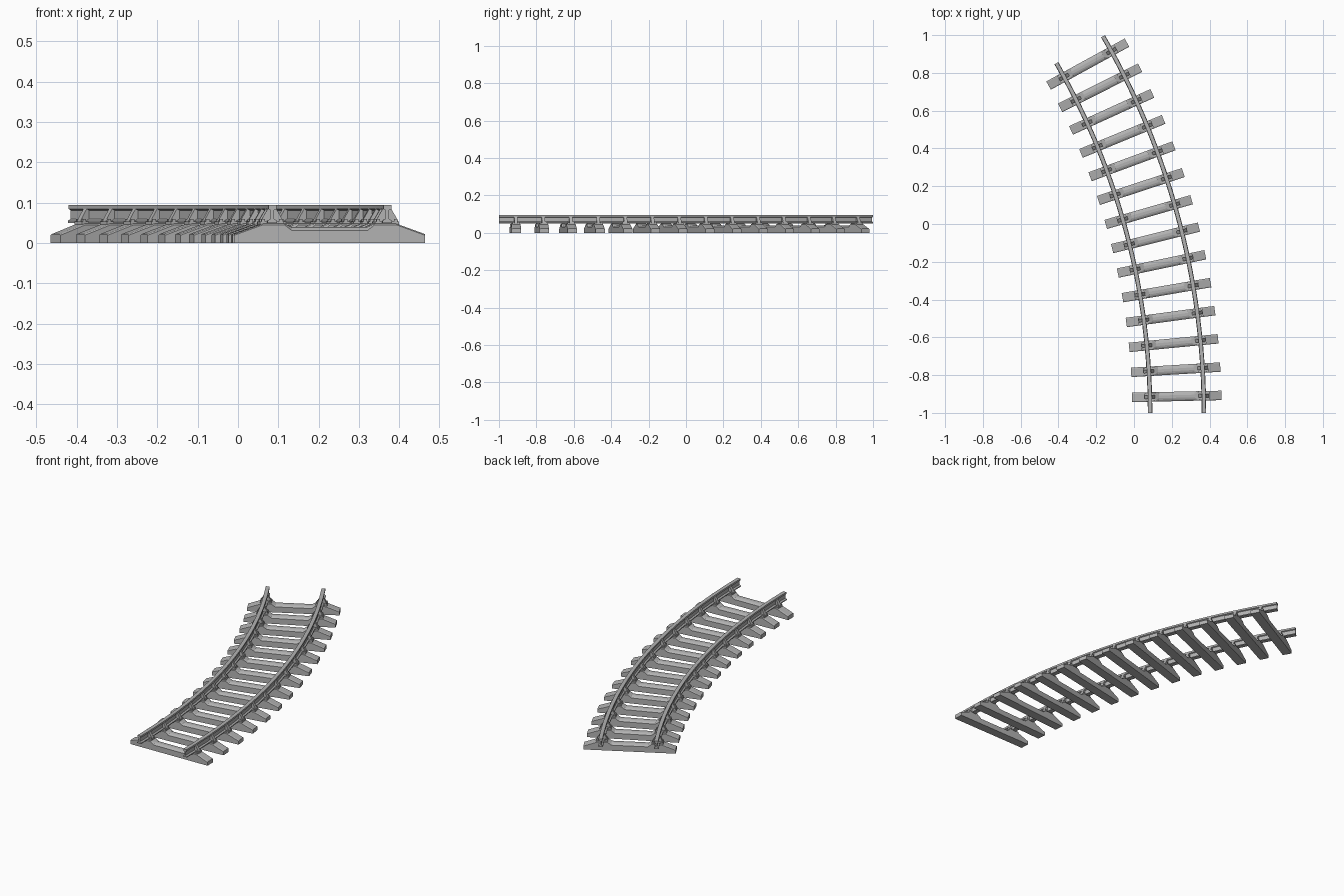
import bpy, bmesh, math
from mathutils import Matrix, Vector

cube = bpy.data.objects.get("Cube")
if cube:
    bpy.data.objects.remove(cube, do_unlink=True)

RADIUS = 3.845                     # track centre line
HALF_GAUGE = 0.1425
SWEEP = math.radians(30)
PIVOT = Vector((0.2275 - RADIUS, -1, 0))
SLEEPERS = 14

grey = bpy.data.materials.new("plain grey")
grey.use_nodes = True
colour = (0.45, 0.45, 0.45, 1)
grey.diffuse_color = colour
grey.node_tree.nodes["Principled BSDF"].inputs["Base Color"].default_value = colour


def loft(bm, sections):
    """Skin a closed solid through matching cross-sections."""
    rings = [[bm.verts.new(p) for p in s] for s in sections]
    for a, b in zip(rings, rings[1:]):
        for i in range(len(a)):
            j = (i + 1) % len(a)
            bm.faces.new((a[i], a[j], b[j], b[i]))
    bm.faces.new(rings[0])
    bm.faces.new(rings[-1])


def finish(bm, name):
    bmesh.ops.recalc_face_normals(bm, faces=bm.faces[:])
    mesh = bpy.data.meshes.new(name)
    bm.to_mesh(mesh)
    bm.free()
    mesh.materials.append(grey)
    return mesh


def place(name, mesh):
    obj = bpy.data.objects.new(name, mesh)
    bpy.context.collection.objects.link(obj)
    return obj


def mirrored(half):
    return half + [(-x, z) for x, z in reversed(half)]


# Rails: foot, web and head profile swept along the arc
rail_half = [(0.012, 0.050), (0.012, 0.055), (0.004, 0.060),
             (0.004, 0.081), (0.010, 0.084), (0.010, 0.094)]
rail_profile = mirrored(rail_half)
STEPS = 42
for name, side in (("left_rail", 1), ("right_rail", -1)):
    bm = bmesh.new()
    sections = []
    for k in range(STEPS + 1):
        turn = Matrix.Rotation(SWEEP * k / STEPS, 3, 'Z')
        sections.append([PIVOT + turn @ Vector((RADIUS + side * HALF_GAUGE + x, 0, z))
                         for x, z in rail_profile])
    loft(bm, sections)
    rail = place(name, finish(bm, name))
    bpy.ops.object.select_all(action='DESELECT')
    rail.select_set(True)
    bpy.context.view_layer.objects.active = rail
    bpy.ops.object.shade_smooth_by_angle(angle=math.radians(20))

# Sleeper: sloped ends, flat seats under the rails, rounded dip between them
bm = bmesh.new()
W = 0.025
stations = [(0.2365, 0.022, 0.003), (0.165, 0.048, 0.003),
            (0.112, 0.048, 0.003), (0.094, 0.040, 0.009)]
stations = stations + [(-x, z, c) for x, z, c in reversed(stations)]
loft(bm, [[(x, -W, 0), (x, W, 0), (x, W, z - c), (x, W - c, z - c * 0.3),
           (x, W - 2 * c, z), (x, 2 * c - W, z), (x, c - W, z - c * 0.3),
           (x, -W, z - c)] for x, z, c in stations])
sleeper_mesh = finish(bm, "sleeper")

# Chair: base plate, sloped braces against the web, and bolt heads
bm = bmesh.new()
plate = mirrored([(0.030, 0.045), (0.030, 0.053)])
brace = mirrored([(0.028, 0.050), (0.026, 0.058), (0.011, 0.084)])
for profile, half in ((plate, 0.020), (brace, 0.009)):
    loft(bm, [[(x, y, z) for x, z in profile] for y in (-half, half)])
for sx in (-1, 1):
    for sy in (-1, 1):
        at = Matrix.Translation((sx * 0.022, sy * 0.0145, 0.055))
        bmesh.ops.create_cube(bm, size=1, matrix=at @ Matrix.Diagonal((0.009, 0.007, 0.010, 1)))
chair_mesh = finish(bm, "rail_chair")

# Sleepers and chairs spaced evenly round the curve
margin = math.radians(1.3)
for i in range(SLEEPERS):
    angle = margin + (SWEEP - 2 * margin) * i / (SLEEPERS - 1)
    frame = Matrix.Translation(PIVOT) @ Matrix.Rotation(angle, 4, 'Z')
    sleeper = place(f"sleeper_{i + 1}", sleeper_mesh)
    sleeper.matrix_world = frame @ Matrix.Translation((RADIUS, 0, 0))
    for name, side in (("left", 1), ("right", -1)):
        chair = place(f"{name}_chair_{i + 1}", chair_mesh)
        chair.matrix_world = frame @ Matrix.Translation((RADIUS + side * HALF_GAUGE, 0, 0))
